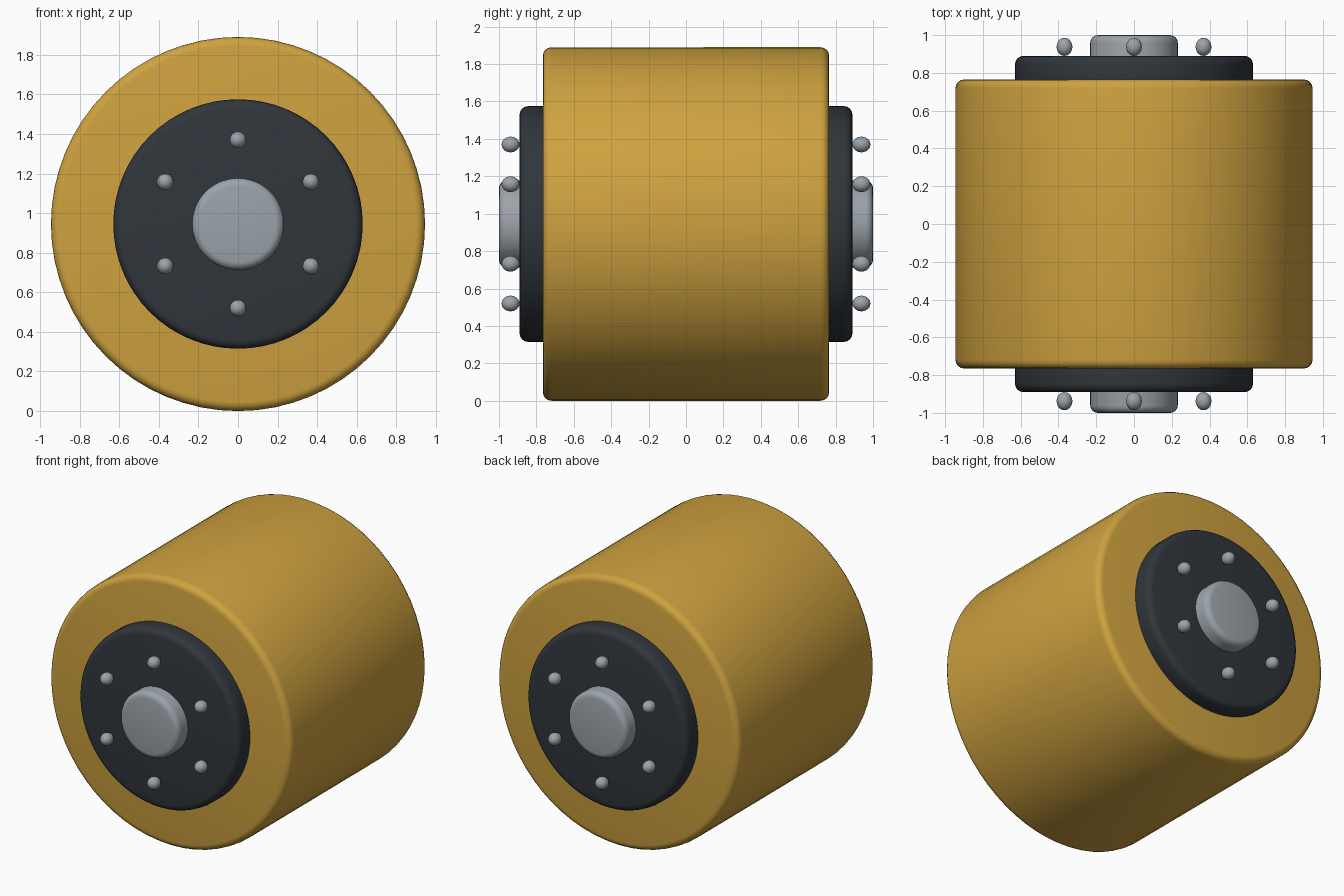
import bpy
from math import pi, sin, cos, radians

if "Cube" in bpy.data.objects:
    bpy.data.objects.remove(bpy.data.objects["Cube"])

CZ = 0.945  # axle height


def material(name, rgb):
    m = bpy.data.materials.new(name)
    m.diffuse_color = (*rgb, 1)
    m.use_nodes = True
    m.node_tree.nodes["Principled BSDF"].inputs["Base Color"].default_value = m.diffuse_color
    return m


def disc(name, radius, y0, y1, bevel, mat, sides=64):
    """Rounded cylinder lying along y."""
    bpy.ops.mesh.primitive_cylinder_add(vertices=sides, radius=radius, depth=abs(y1 - y0),
                                        location=(0, (y0 + y1) / 2, CZ),
                                        rotation=(pi / 2, 0, 0))
    ob = bpy.context.object
    ob.name = name
    ob.data.materials.append(mat)
    mod = ob.modifiers.new("rounded_edge", 'BEVEL')
    mod.width = bevel
    mod.segments = 4
    mod.limit_method = 'ANGLE'
    mod.angle_limit = radians(40)
    bpy.ops.object.modifier_apply(modifier=mod.name)
    bpy.ops.object.shade_smooth_by_angle(angle=radians(35))
    return ob


yellow = material("yellow_tread", (0.62, 0.36, 0.05))
dark = material("dark_plate", (0.03, 0.037, 0.045))
steel = material("steel", (0.33, 0.37, 0.4))

# Tread drum and through axle
disc("roller_drum", 0.945, -0.765, 0.765, 0.045, yellow)
disc("axle", 0.232, -1.0, 1.0, 0.04, steel, 48)

for side, s in (("front", -1), ("back", 1)):
    # Side plate
    disc(side + "_plate", 0.63, s * 0.70, s * 0.89, 0.045, dark)
    # Ring of six round bolt heads
    for i in range(6):
        a = pi / 2 + i * pi / 3
        bpy.ops.mesh.primitive_uv_sphere_add(
            segments=20, ring_count=12, radius=1,
            location=(0.425 * cos(a), s * 0.938, CZ + 0.425 * sin(a)))
        bolt = bpy.context.object
        bolt.name = f"{side}_bolt_{i + 1}"
        bolt.scale = (0.042, 0.048, 0.042)
        bolt.data.materials.append(steel)
        bpy.ops.object.shade_smooth()
